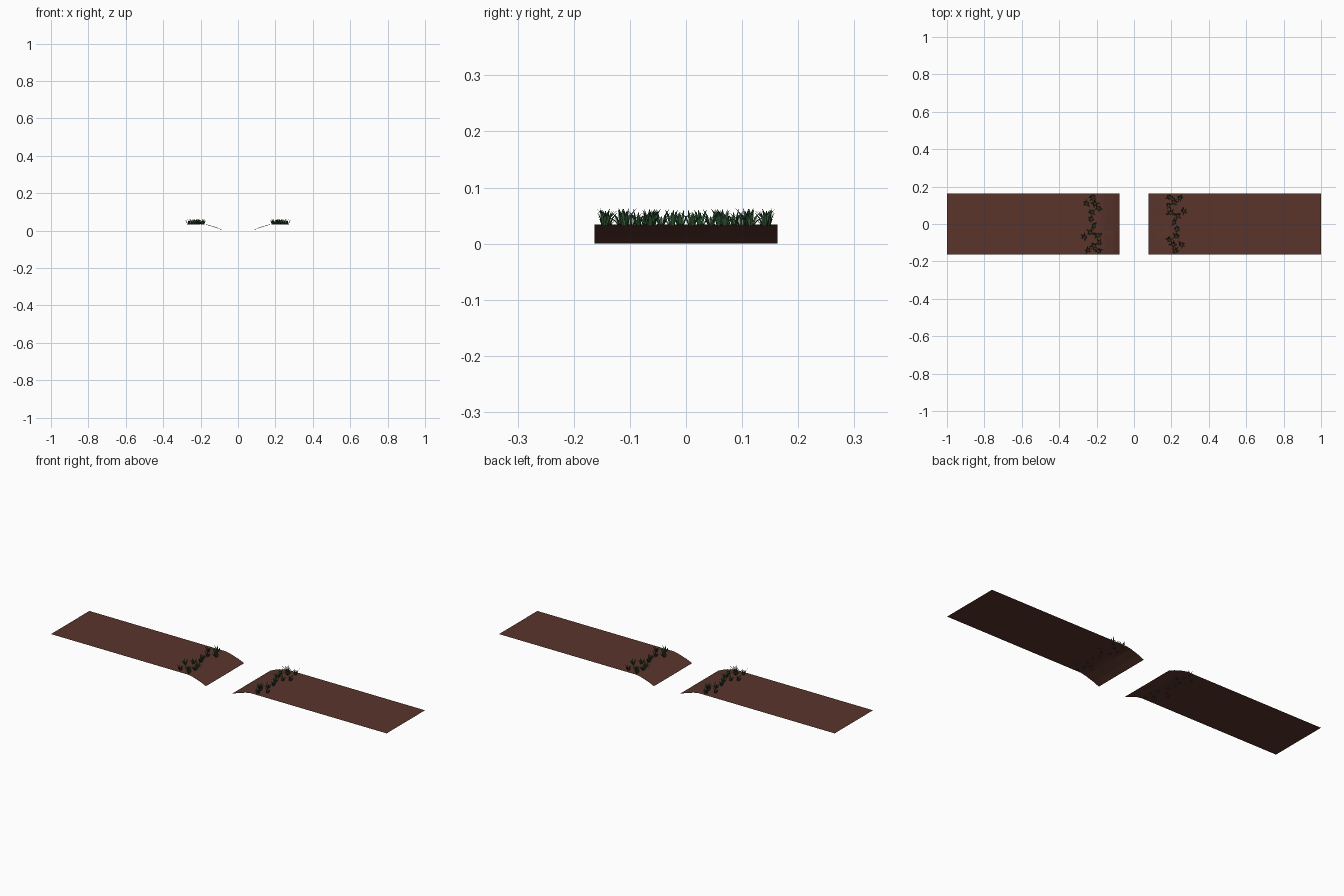
import bpy, bmesh, math, random
from mathutils import Vector

if "Cube" in bpy.data.objects:
    bpy.data.objects.remove(bpy.data.objects["Cube"])

random.seed(4)
HALF_Y = 0.163
TOP = 0.034


def material(name, color):
    m = bpy.data.materials.new(name)
    m.diffuse_color = (*color, 1)
    m.use_nodes = True
    m.node_tree.nodes["Principled BSDF"].inputs["Base Color"].default_value = m.diffuse_color
    return m


def make_object(name, bm, mat, turn):
    me = bpy.data.meshes.new(name)
    bm.to_mesh(me)
    me.materials.append(mat)
    ob = bpy.data.objects.new(name, me)
    ob.rotation_euler.z = turn
    bpy.context.collection.objects.link(ob)
    return ob


# Open soil sheet: sloping bank then flat ground
def build_bank():
    profile = [(0.077, 0.0), (0.11, 0.014), (0.158, 0.029), (0.185, 0.034), (1.0, TOP)]
    bm = bmesh.new()
    steps = 8
    rows = []
    for x, z in profile:
        rows.append([bm.verts.new((x, -HALF_Y + 2 * HALF_Y * i / steps,
                                   z + (random.uniform(-.0015, .0015) if 0.1 < x < 0.17 else 0)))
                     for i in range(steps + 1)])
    for a, b in zip(rows, rows[1:]):
        for i in range(steps):
            bm.faces.new((a[i], b[i], b[i + 1], a[i + 1]))
    return bm


# One bent, tapering blade
def blade(bm, base, angle, lean, length, width):
    out = Vector((math.cos(angle), math.sin(angle), 0))
    side = Vector((-out.y, out.x, 0)) * width / 2
    mid = base + out * lean * 0.35 + Vector((0, 0, length * 0.6))
    tip = base + out * lean + Vector((0, 0, length))
    v = [bm.verts.new(p) for p in (base - side * .7, base + side * .7,
                                   mid + side, mid - side, tip)]
    bm.faces.new(v[:4])
    bm.faces.new((v[3], v[2], v[4]))


# Strip of tufts along the bank edge
def build_grass():
    tufts = [(0.19, 0.145), (0.245, 0.14), (0.215, 0.115), (0.185, 0.10),
             (0.265, 0.07), (0.195, 0.06), (0.235, 0.045), (0.215, 0.01),
             (0.23, -0.025), (0.225, -0.065), (0.19, -0.085), (0.21, -0.11),
             (0.255, -0.11), (0.22, -0.145)]
    bm = bmesh.new()
    for x, y in tufts:
        start = random.uniform(0, math.tau)
        for i in range(8):
            a = start + i * math.tau / 8 + random.uniform(-.3, .3)
            base = Vector((x + .005 * math.cos(a), y + .005 * math.sin(a), TOP - 0.003))
            lean = random.uniform(0.006, 0.024)
            if abs(y + lean * math.sin(a)) > 0.16:
                lean *= 0.4
            blade(bm, base, a, lean, random.uniform(0.016, 0.033), 0.0055)
    return bm


soil = material("soil", (0.10, 0.035, 0.025))
green = material("grass_green", (0.025, 0.08, 0.03))
bank, grass = build_bank(), build_grass()
for side, turn in (("right", 0), ("left", math.pi)):
    make_object("soil_bank_" + side, bank, soil, turn)
    make_object("grass_tufts_" + side, grass, green, turn)
bank.free()
grass.free()
